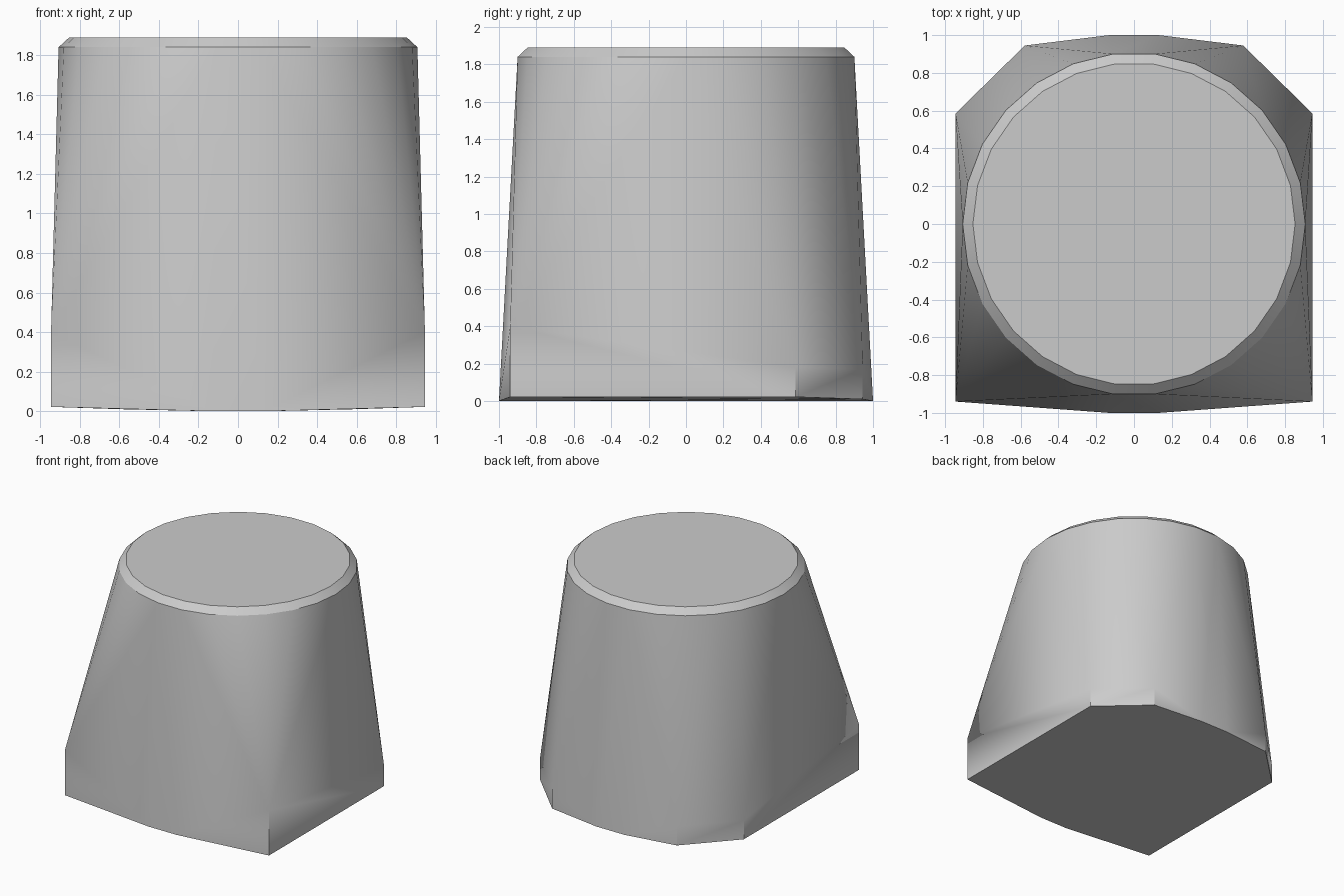
import bpy
import bmesh
from math import cos, sin, tau, radians

SIDES = 26

cube = bpy.data.objects.get("Cube")
if cube:
    bpy.data.objects.remove(cube, do_unlink=True)


def flat_material(name, colour):
    mat = bpy.data.materials.new(name)
    mat.use_nodes = True
    mat.diffuse_color = colour
    mat.node_tree.nodes["Principled BSDF"].inputs["Base Color"].default_value = colour
    return mat


def ring(radius, z):
    return [(radius * cos(tau * i / SIDES), radius * sin(tau * i / SIDES), z)
            for i in range(SIDES)]


def mirrored(x, y, *heights):
    return [(side * x, y, z) for side in (-1, 1) for z in heights]


# Round top with a chamfered rim
points = ring(0.853, 1.89) + ring(0.907, 1.84)
# Bowed base: front and back middle edges sit lowest
points += mirrored(0.13, -1.0, 0.0) + mirrored(0.13, 1.0, 0.0)
# Square front corners with upright edges
points += mirrored(0.945, -0.94, 0.022, 0.4)
# Clipped back corners
points += mirrored(0.945, 0.585, 0.022, 0.18)
points += mirrored(0.578, 0.945, 0.01, 0.17)

# Skin the outline points into one tapered block
bm = bmesh.new()
for p in points:
    bm.verts.new(p)
hull = bmesh.ops.convex_hull(bm, input=bm.verts)
loose = {g for g in hull["geom_interior"] + hull["geom_unused"]
         if isinstance(g, bmesh.types.BMVert)}
bmesh.ops.delete(bm, geom=list(loose), context="VERTS")
bmesh.ops.dissolve_limit(bm, angle_limit=radians(0.3), verts=bm.verts, edges=bm.edges)
bmesh.ops.recalc_face_normals(bm, faces=bm.faces)

mesh = bpy.data.meshes.new("tapered_block")
bm.to_mesh(mesh)
bm.free()
mesh.materials.append(flat_material("light grey", (0.6, 0.6, 0.6, 1)))
block = bpy.data.objects.new("tapered_block", mesh)
bpy.context.collection.objects.link(block)

# Soft flanks, crisp rim and corners
bpy.ops.object.select_all(action="DESELECT")
block.select_set(True)
bpy.context.view_layer.objects.active = block
bpy.ops.object.shade_smooth_by_angle(angle=radians(30))
